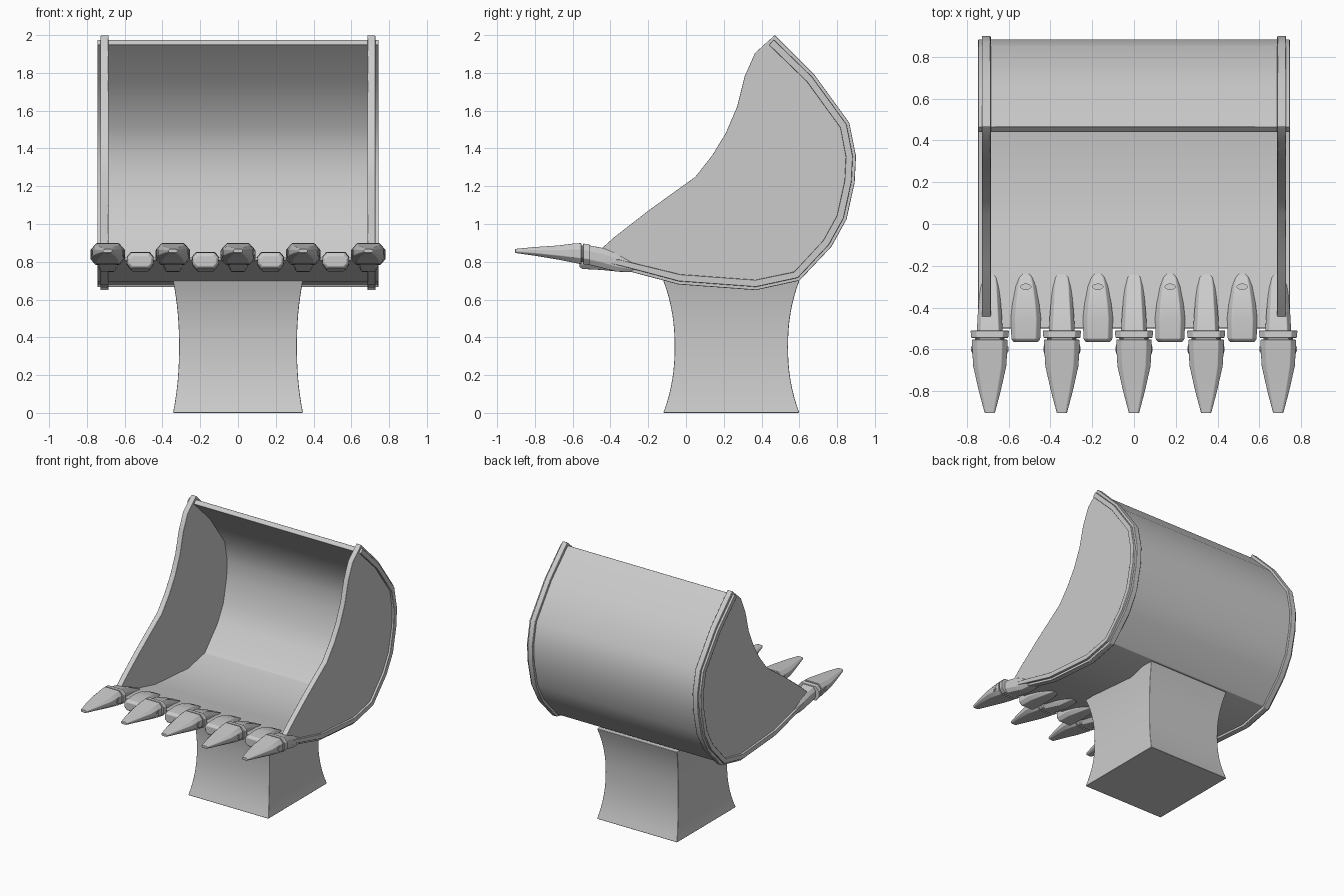
import bpy, bmesh, math
from mathutils import Vector

if "Cube" in bpy.data.objects:
    bpy.data.objects.remove(bpy.data.objects["Cube"])


def make(name, verts, faces, bevel=0.0, mirror=False):
    bm = bmesh.new()
    vs = [bm.verts.new(v) for v in verts]
    for f in faces:
        bm.faces.new([vs[i] for i in f])
    bmesh.ops.recalc_face_normals(bm, faces=bm.faces)
    me = bpy.data.meshes.new(name)
    bm.to_mesh(me)
    bm.free()
    ob = bpy.data.objects.new(name, me)
    bpy.context.collection.objects.link(ob)
    if mirror:
        ob.modifiers.new("Mirror", 'MIRROR')
    if bevel:
        b = ob.modifiers.new("Bevel", 'BEVEL')
        b.width, b.segments, b.harden_normals = bevel, 2, True
    return ob


def loft(name, rings, bevel=0.0):
    n = len(rings[0])
    faces = [(r * n + i, r * n + (i + 1) % n, (r + 1) * n + (i + 1) % n, (r + 1) * n + i)
             for r in range(len(rings) - 1) for i in range(n)]
    faces += [tuple(range(n)), tuple((len(rings) - 1) * n + i for i in range(n))]
    return make(name, [v for ring in rings for v in ring], faces, bevel)


def extrude(name, profile, x0, x1, bevel=0.0, mirror=False):
    n = len(profile)
    verts = [(x, y, z) for x in (x0, x1) for y, z in profile]
    faces = [(i, (i + 1) % n, n + (i + 1) % n, n + i) for i in range(n)]
    faces += [tuple(range(n)), tuple(range(n, 2 * n))]
    return make(name, verts, faces, bevel, mirror)


def octagon(y, w, z0, z1):
    # chamfered cross-section across x and z
    h = z1 - z0
    c, d = w * 0.3, h * 0.28
    return [(-w + c, y, z0), (w - c, y, z0), (w, y, z0 + d), (w, y, z1 - d),
            (w - c, y, z1), (-w + c, y, z1), (-w, y, z1 - d), (-w, y, z0 + d)]


def offset(path, dists):
    out = []
    for i, p in enumerate(path):
        a, b = Vector(path[max(i - 1, 0)]), Vector(path[min(i + 1, len(path) - 1)])
        t = (b - a).normalized()
        out.append((p[0] + t.y * dists[i], p[1] - t.x * dists[i]))
    return out


def cylinder(name, r, depth, loc, rot=(0, 0, 0), scale=(1, 1, 1)):
    bpy.ops.mesh.primitive_cylinder_add(vertices=20, radius=r, depth=depth, location=loc, rotation=rot)
    ob = bpy.context.object
    ob.name, ob.scale = name, scale
    return ob


# side plates
back = [(0.47, 2.0), (0.68, 1.79), (0.865, 1.535), (0.90, 1.36), (0.893, 1.22), (0.85, 1.025),
        (0.77, 0.88), (0.60, 0.70), (0.37, 0.65), (-0.04, 0.68), (-0.36, 0.765), (-0.52, 0.805)]
mouth = [(-0.38, 0.93), (-0.20, 1.07), (0.05, 1.25), (0.14, 1.365), (0.21, 1.48), (0.27, 1.62),
         (0.31, 1.78), (0.365, 1.905)]
extrude("side_plate", back + mouth, 0.685, 0.728, 0.005, True)

# curved shell running through both side plates
n = len(back)
outer = offset(back, [0.017] * n)
outer[0] = (0.465, 1.975)
outer[-1] = (-0.50, 0.808)
inner = offset(outer, [0.037] * (n - 2) + [0.03, 0.016])
extrude("bucket_shell", outer + inner[::-1], -0.745, 0.745, 0.004)

# pedestal with concave sides
rings = []
for i in range(17):
    z = 0.70 * i / 16
    t = abs(2 * i / 16 - 1) ** 2.2
    hx, hy = 0.312 + 0.032 * t, 0.30 + 0.06 * t
    rings.append([(sx * hx, 0.24 + sy * hy, z) for sx, sy in ((-1, -1), (1, -1), (1, 1), (-1, 1))])
loft("pedestal", rings, 0.005)

# teeth with adapters and pins
tooth = [(-0.905, .024, .847, .868), (-0.80, .052, .832, .878), (-0.68, .079, .812, .886),
         (-0.60, .084, .796, .896), (-0.553, .085, .787, .899)]
collar = [(-0.56, .07, .80, .885), (-0.545, .07, .80, .885), (-0.545, .088, .787, .896),
          (-0.51, .092, .783, .893)]
adapter = [(-0.52, .062, .785, .888), (-0.44, .058, .766, .873), (-0.37, .052, .748, .846),
           (-0.30, .046, .745, .812), (-0.255, .038, .745, .792), (-0.237, .02, .748, .782)]
for i in range(5):
    x = -0.69 + 0.345 * i
    for name, secs in (("tooth", tooth), ("tooth_collar", collar), ("tooth_adapter", adapter)):
        loft(name, [octagon(*s) for s in secs], 0.004).location.x = x
    cylinder("tooth_pin", 0.022, 0.172, (x, -0.598, 0.845), (0, math.pi / 2, 0))
    cylinder("tooth_pin_core", 0.012, 0.178, (x, -0.598, 0.845), (0, math.pi / 2, 0))

# lip shrouds between the teeth, each with a slot
shroud = [(-0.565, .058, .775, .832), (-0.55, .069, .762, .848), (-0.45, .072, .757, .852),
          (-0.38, .064, .75, .845), (-0.30, .05, .745, .818), (-0.255, .036, .745, .795),
          (-0.237, .02, .748, .785)]
for x in (-0.5175, -0.1725, 0.1725, 0.5175):
    ob = loft("lip_shroud", [octagon(*s) for s in shroud], 0.005)
    ob.location.x = x
    cut = cylinder("slot_cutter", 0.025, 0.1, (x, -0.30, 0.845), scale=(1, 0.5, 1))
    cut.hide_render = True
    cut.display_type = 'WIRE'
    cut.hide_set(True)
    m = ob.modifiers.new("Slot", 'BOOLEAN')
    m.operation, m.object = 'DIFFERENCE', cut

# smooth shading with sharp edges kept
bpy.ops.object.select_all(action='DESELECT')
for ob in bpy.context.scene.objects:
    if not ob.hide_render:
        ob.select_set(True)
        bpy.context.view_layer.objects.active = ob
bpy.ops.object.shade_smooth_by_angle(angle=math.radians(40))
